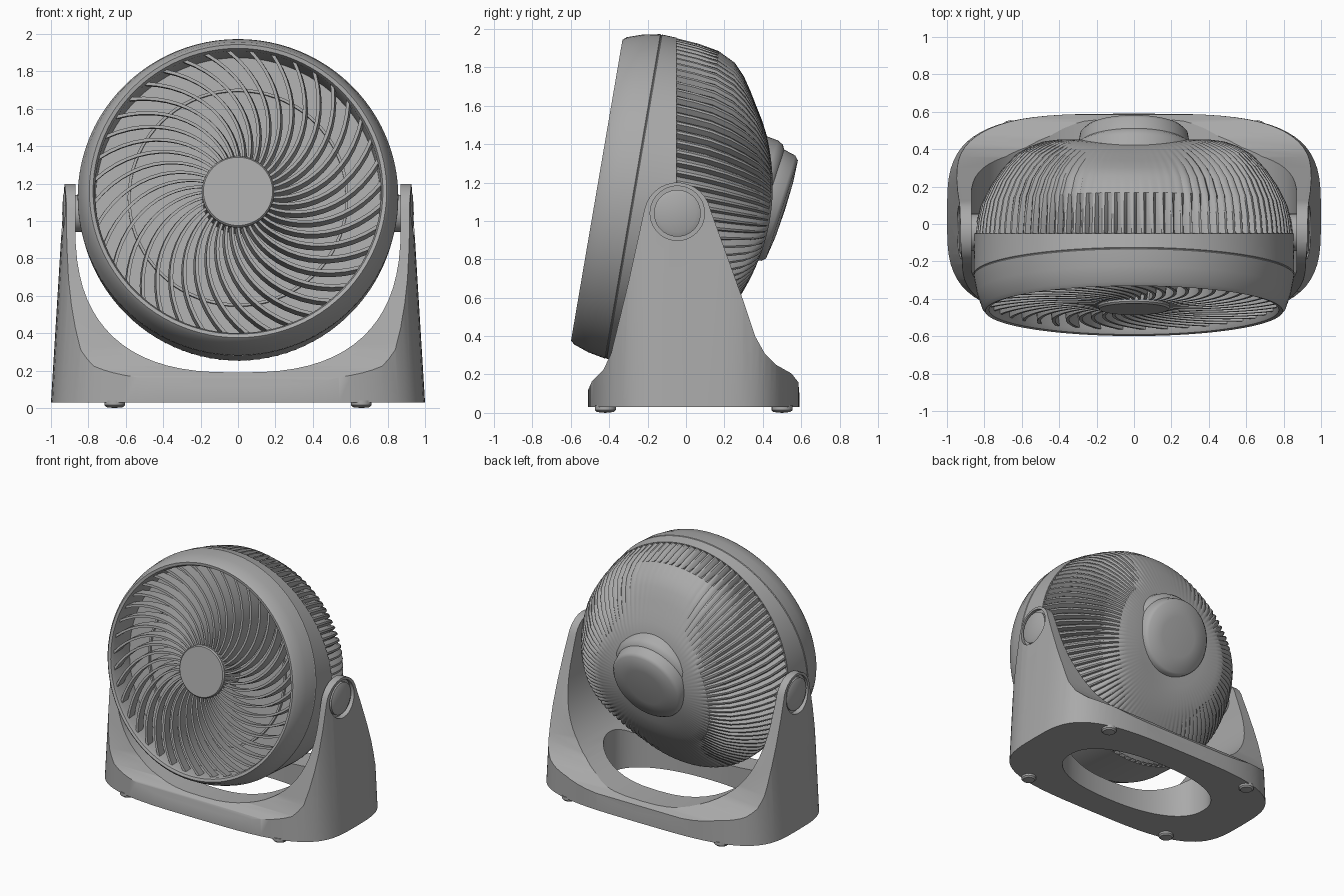
import bpy, bmesh
from math import sin, cos, pi, radians, copysign
from mathutils import Vector

if "Cube" in bpy.data.objects:
    bpy.data.objects.remove(bpy.data.objects["Cube"], do_unlink=True)

grey = bpy.data.materials.new("grey plastic")
grey.use_nodes = True
grey.diffuse_color = (0.4, 0.4, 0.4, 1)
grey.node_tree.nodes["Principled BSDF"].inputs["Base Color"].default_value = (0.4, 0.4, 0.4, 1)


def finish(name, bm, smooth=35):
    bmesh.ops.remove_doubles(bm, verts=bm.verts, dist=0.0001)
    bmesh.ops.recalc_face_normals(bm, faces=bm.faces)
    mesh = bpy.data.meshes.new(name)
    bm.to_mesh(mesh)
    bm.free()
    mesh.materials.append(grey)
    ob = bpy.data.objects.new(name, mesh)
    bpy.context.collection.objects.link(ob)
    if smooth:
        shade(ob, smooth)
    return ob


def shade(ob, angle):
    bpy.ops.object.select_all(action='DESELECT')
    ob.select_set(True)
    bpy.context.view_layer.objects.active = ob
    bpy.ops.object.shade_smooth_by_angle(angle=radians(angle))


def grid(bm, rows):
    """Skin a list of equal closed rows of points with quads."""
    vs = [[bm.verts.new(p) for p in row] for row in rows]
    n = len(rows[0])
    for a, b in zip(vs, vs[1:]):
        for i in range(n):
            j = (i + 1) % n
            bm.faces.new((a[i], a[j], b[j], b[i]))
    return vs


def tilted(centre, degrees):
    """Placement function for parts turned around a tilted axis."""
    c, s = cos(radians(degrees)), sin(radians(degrees))
    axis, up = Vector((0, c, -s)), Vector((0, s, c))
    return lambda t, r, a: Vector(centre) + axis * t + up * r * sin(a) + Vector((r * cos(a), 0, 0))


def revolve(name, place, profile, segs=96, smooth=35):
    bm = bmesh.new()
    grid(bm, [[place(t, r, 2 * pi * i / segs) for i in range(segs)] for t, r in profile])
    return finish(name, bm, smooth)


def prism(name, lower, upper):
    bm = bmesh.new()
    a, b = grid(bm, [lower, upper])
    bm.faces.new(a)
    bm.faces.new(b)
    return finish(name, bm, 0)


def boolean(ob, cutter, operation):
    mod = ob.modifiers.new("cut", 'BOOLEAN')
    mod.object, mod.operation, mod.solver = cutter, operation, 'EXACT'
    bpy.ops.object.select_all(action='DESELECT')
    ob.select_set(True)
    bpy.context.view_layer.objects.active = ob
    bpy.ops.object.modifier_apply(modifier=mod.name)
    bpy.data.objects.remove(cutter, do_unlink=True)


def superellipse(hx, hy, cy, z, power, n=72):
    pts = []
    for i in range(n):
        c, s = cos(2 * pi * i / n), sin(2 * pi * i / n)
        pts.append((hx * copysign(abs(c) ** (2 / power), c),
                    cy + hy * copysign(abs(s) ** (2 / power), s), z))
    return pts


head = tilted((0, -0.465, 1.16), 9.7)

# Front bezel
revolve("front_bezel", head, [(0.23, 0.76), (0.03, 0.765), (0.005, 0.775), (0, 0.795),
                              (0.02, 0.812), (0.1, 0.84), (0.19, 0.857), (0.195, 0.853),
                              (0.2, 0.857)])

# Rear housing: smooth band, then sawtooth ribs fading towards the middle
ribs, tooth = 100, (0, 0, 0.35, 1)
# axial position, radius, share of the upright start plane, rib depth, sideways bulge
rear = [(0.199, 0.857, 0, 0, 0), (0.421, 0.853, 1, 0, 0), (0.423, 0.85, 1, 0.03, 0),
        (0.485, 0.842, 0.65, 0.035, 0), (0.545, 0.822, 0.3, 0.035, 0.02),
        (0.605, 0.775, 0.05, 0.035, 0.055), (0.655, 0.715, 0, 0.032, 0.095),
        (0.705, 0.64, 0, 0.028, 0.13), (0.75, 0.565, 0, 0.02, 0.13),
        (0.79, 0.5, 0, 0.008, 0.115), (0.825, 0.43, 0, 0, 0.09),
        (0.87, 0.3, 0, 0, 0.045), (0.89, 0.1, 0, 0, 0.02)]
bm = bmesh.new()
rows = []
for t, radius, shear, depth, bulge in rear:
    row = []
    for i in range(ribs * 4):
        a = 2 * pi * i / (ribs * 4)
        r = radius - 0.03 * shear * max(0, -sin(a))
        side_share = cos(a) ** 2
        d = depth * tooth[i % 4] * (1 if shear > 0.5 else side_share)
        row.append(head(t - 0.171 * r * sin(a) * shear + bulge * side_share - d * 0.5, r - d, a))
    rows.append(row)
bm.faces.new(grid(bm, rows)[-1])
finish("rear_housing", bm, 28)

# Motor cap on the back
cap = tilted((0, 0.5, 1.06), 18)
revolve("motor_cap", cap, [(-0.24, 0.34), (-0.13, 0.335), (-0.1, 0.322), (-0.085, 0.3),
                           (-0.02, 0.288), (0, 0.268), (0.012, 0.15), (0.016, 0)], 64, 40)

# Front grille: swept fins and hub, with a ringed plate behind them
fins, steps = 40, 12
bm = bmesh.new()
for k in range(fins):
    sections = []
    for i in range(steps + 1):
        f = i / steps
        r = 0.18 + 0.59 * f
        a = 2 * pi * k / fins + 0.7 * f ** 1.2
        half = (0.007 + 0.006 * f) / r
        lean = 0.012 / r
        sections.append([head(0.03, r, a - half), head(0.03, r, a + half),
                         head(0.11, r, a + half - lean), head(0.11, r, a - half - lean)])
    grid(bm, sections)
finish("grille_fins", bm)
revolve("grille_hub", head, [(0.01, 0), (0.01, 0.185), (0.02, 0.193), (0.22, 0.193)], 48)
revolve("inner_plate", head, [(0.22, 0), (0.22, 0.575), (0.2, 0.575), (0.2, 0.59),
                              (0.22, 0.59), (0.22, 0.765)], 72)

# Stand: rounded footprint shaped by a side outline and a U-shaped front opening
stand = prism("stand", superellipse(1, 0.55, 0.04, 0.03, 3.5),
              superellipse(0.925, 0.55, 0.04, 1.25, 3.5))
side = [(-0.6, 0), (-0.51, 0.12), (-0.49, 0.165), (-0.43, 0.225), (-0.39, 0.31), (-0.3, 0.68)]
side += [(-0.045 + 0.175 * cos(radians(a)), 1.025 + 0.175 * sin(radians(a)))
         for a in range(168, 10, -12)]
side += [(0.3, 0.58), (0.36, 0.4), (0.41, 0.31), (0.47, 0.25), (0.55, 0.205), (0.585, 0.16),
         (0.6, 0)]
boolean(stand, prism("side_outline", [(-1.2, y, z) for y, z in side],
                     [(1.2, y, z) for y, z in side]), 'INTERSECT')
opening = [(x, z) for x, z, _ in superellipse(0.87, 0.81, 1.0, 0, 2.6)[36:]]
opening += [(0.87, 1.0), (0.87, 1.4), (-0.87, 1.4)]
boolean(stand, prism("opening", [(x, -1, z) for x, z in opening],
                     [(x, 1, z) for x, z in opening]), 'DIFFERENCE')
boolean(stand, prism("floor_hole", superellipse(0.64, 0.32, 0.03, -0.1, 2.3),
                     superellipse(0.64, 0.32, 0.03, 0.6, 2.3)), 'DIFFERENCE')


def disc(name, place, x0, x1, radius, dome=0.0, segs=40):
    """Solid round plug; place maps (height, u, v) to a point."""
    prof = [(x0, 0.0), (x0, radius), (x1, radius), (x1 + dome * 0.7, radius * 0.8), (x1 + dome, 0.0)]
    bm = bmesh.new()
    grid(bm, [[place(h, r * cos(2 * pi * i / segs), r * sin(2 * pi * i / segs))
               for i in range(segs)] for h, r in prof])
    return finish(name, bm)


# Pivots: recess in each arm, a knob and an inner boss
for name, s in (("left", 1), ("right", -1)):
    def arm(h, u, v, s=s):
        return (s * h, -0.045 + u, 1.04 + v)
    boolean(stand, disc("recess", arm, 0.905, 1.1, 0.142), 'DIFFERENCE')
    disc(name + "_pivot_knob", arm, 0.88, 0.925, 0.122, 0.015)
    disc(name + "_pivot_boss", arm, 0.8, 0.89, 0.1)
shade(stand, 30)

# Feet, rounded at the bottom
for i, (x, y) in enumerate([(0.66, -0.42), (-0.66, -0.42), (0.66, 0.5), (-0.66, 0.5)]):
    disc("foot_%d" % (i + 1), lambda h, u, v: (x + u, y + v, 0.04 - h), 0.0, 0.025, 0.055, 0.015, 16)
